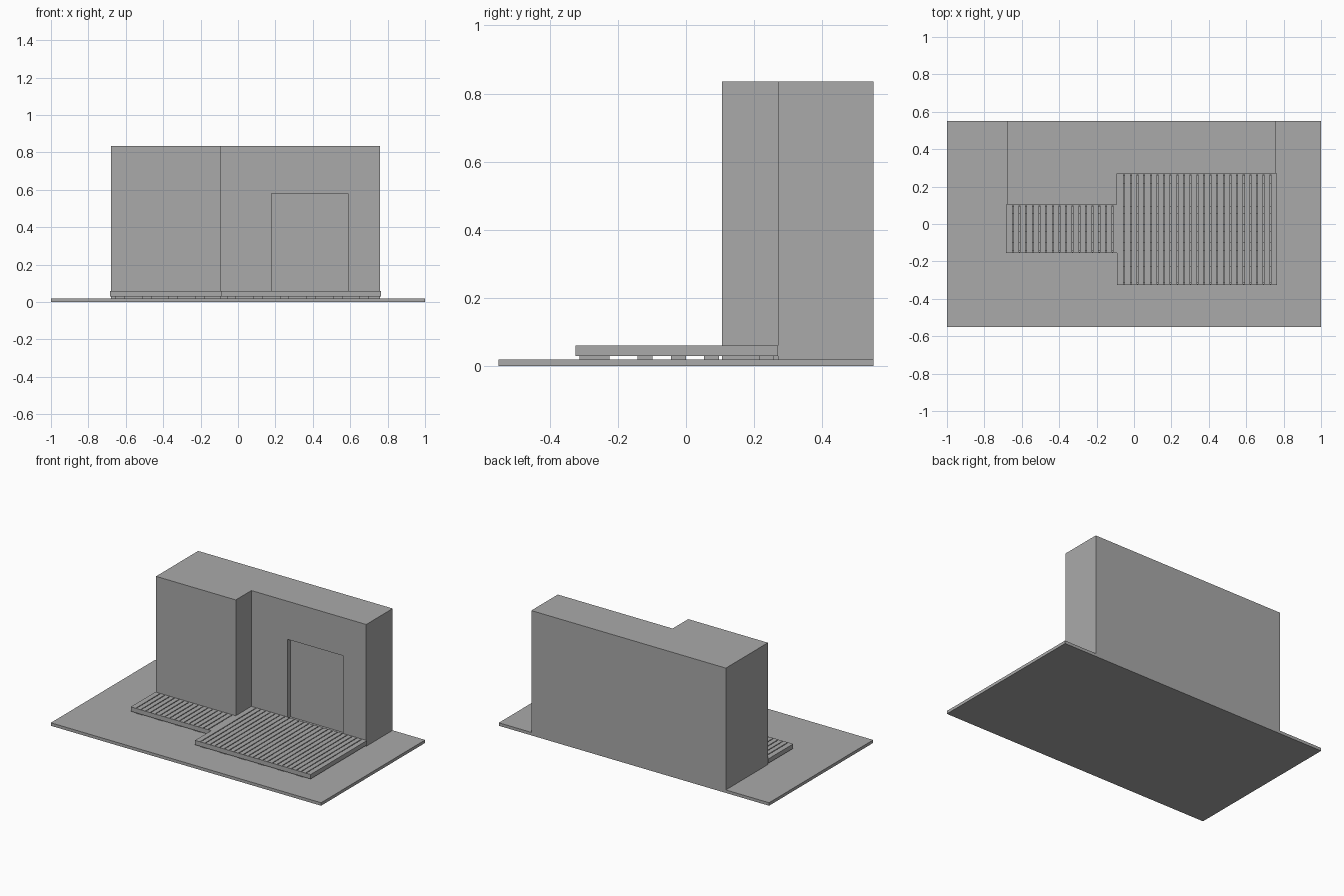
import bpy
import bmesh

if "Cube" in bpy.data.objects:
    bpy.data.objects.remove(bpy.data.objects["Cube"])

grey = bpy.data.materials.new("plain grey")
grey.use_nodes = True
grey.diffuse_color = (0.4, 0.4, 0.4, 1)
grey.node_tree.nodes["Principled BSDF"].inputs["Base Color"].default_value = (0.4, 0.4, 0.4, 1)


def finish(name, bm):
    bmesh.ops.recalc_face_normals(bm, faces=bm.faces)
    mesh = bpy.data.meshes.new(name)
    bm.to_mesh(mesh)
    bm.free()
    mesh.materials.append(grey)
    obj = bpy.data.objects.new(name, mesh)
    bpy.context.collection.objects.link(obj)
    return obj


def add_prism(bm, plan, z0, z1):
    face = bm.faces.new([bm.verts.new((x, y, z0)) for x, y in plan])
    top = bmesh.ops.extrude_face_region(bm, geom=[face])["geom"]
    verts = [v for v in top if isinstance(v, bmesh.types.BMVert)]
    bmesh.ops.translate(bm, verts=verts, vec=(0, 0, z1 - z0))


def add_box(bm, x0, x1, y0, y1, z0, z1):
    add_prism(bm, [(x0, y0), (x1, y0), (x1, y1), (x0, y1)], z0, z1)


# Ground slab
BASE = 0.02
bm = bmesh.new()
add_box(bm, -1, 1, -0.55, 0.55, 0, BASE)
finish("ground_slab", bm)

# Stepped building block with a shallow doorway
STEP_X, NEAR_Y, FAR_Y = -0.09, 0.105, 0.27
bm = bmesh.new()
add_prism(bm, [(-0.68, NEAR_Y), (STEP_X, NEAR_Y), (STEP_X, FAR_Y),
               (0.76, FAR_Y), (0.76, 0.55), (-0.68, 0.55)], BASE, 0.835)
building = finish("building_block", bm)

bm = bmesh.new()
add_box(bm, 0.178, 0.588, 0.2, FAR_Y + 0.03, 0.05, 0.58)
cutter = finish("doorway_cutter", bm)
cutter.hide_render = True
cut = building.modifiers.new("doorway", "BOOLEAN")
cut.object = cutter
cut.operation = "DIFFERENCE"
cut.solver = "EXACT"
bpy.context.view_layer.objects.active = building
bpy.ops.object.modifier_apply(modifier="doorway")
bpy.data.objects.remove(cutter)

# Slatted terrace: rim, boards, joists and feet
DECK_LOW, DECK_TOP = 0.03, 0.06
RIM, BOARD, PITCH = 0.005, 0.03, 0.0355


def terrace(name, x0, x1, y0, y1, rows):
    rim = bmesh.new()
    add_box(rim, x0, x1, y0, y0 + RIM, DECK_LOW, DECK_TOP)
    add_box(rim, x0, x1, y1 - RIM, y1, DECK_LOW, DECK_TOP)
    for x in (x0, x1 - RIM):
        add_box(rim, x, x + RIM, y0 + RIM, y1 - RIM, DECK_LOW, DECK_TOP)
    finish(name + "_rim", rim)

    boards = bmesh.new()
    x = x0 + RIM
    while x < x1 - RIM - 0.004:
        add_box(boards, x, min(x + BOARD, x1 - RIM), y0 + RIM, y1 - RIM, 0.04, DECK_TOP)
        x += PITCH
    finish(name + "_boards", boards)

    supports = bmesh.new()
    for y in rows:
        add_box(supports, x0 + RIM, x1 - RIM, y - 0.022, y + 0.022, DECK_LOW, 0.04)
        x = x0 + 0.03
        while x < x1 - 0.06:
            add_box(supports, x, x + 0.05, y - 0.022, y + 0.022, BASE, DECK_LOW)
            x += 4 * PITCH
    finish(name + "_supports", supports)


terrace("narrow_terrace", -0.685, STEP_X, -0.155, NEAR_Y, (-0.12, -0.022, 0.075))
terrace("wide_terrace", STEP_X, 0.765, -0.325, FAR_Y,
        (-0.29, -0.247, -0.12, -0.022, 0.075, 0.237))
